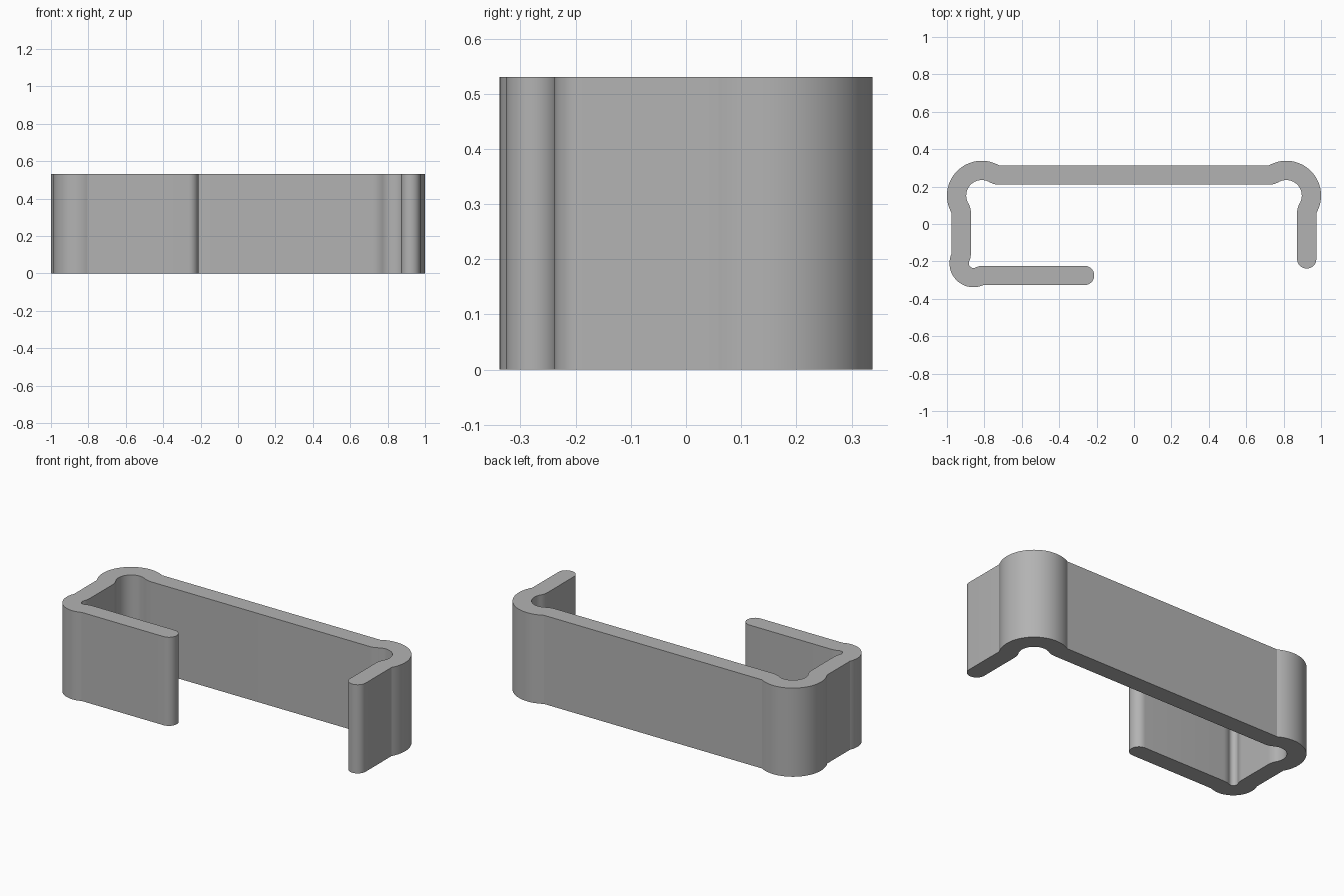
import bpy
import bmesh
from math import acos, pi
from mathutils import Vector

cube = bpy.data.objects.get("Cube")
if cube:
    bpy.data.objects.remove(cube, do_unlink=True)

THICK = 0.103
HEIGHT = 0.53


def polar(angle, radius):
    return Vector((radius, 0)) @ Vector((1, 0)) * Vector((0, 0)) if radius == 0 else \
        Vector((radius, 0)) .copy() if angle == 0 else rotated(angle, radius)


def rotated(angle, radius):
    v = Vector((radius, 0, 0))
    from_axis = Vector((0, 0, 1))
    from mathutils import Quaternion
    v.rotate(Quaternion(from_axis, angle))
    return v.to_2d()


def arc(center, radius, start, end, steps):
    c = Vector(center)
    return [c + rotated(start + (end - start) * i / steps, radius)
            for i in range(steps + 1)]


def corner(center, radius, bulge, start):
    """Outer and inner edges of a bulging bend that turns a quarter circle."""
    k = acos((radius - bulge) / radius)
    first, last = start - k, start + pi / 2 + k
    outer = arc(center, radius, first, last, 32)
    inner = (arc(outer[0], -THICK, start, first, 8)
             + arc(center, radius - THICK, first, last, 32)
             + arc(outer[-1], -THICK, last, start + pi / 2, 8))
    return outer, inner


# Bends in order: back left, back right, front right
bends = [corner((0.814, 0.152), 0.186, 0.025, 0),
         corner((-0.814, 0.152), 0.186, 0.025, pi / 2),
         corner((-0.8585, -0.21), 0.128, 0.0115, pi)]
outer = [p for o, i in bends for p in o]
inner = [p for o, i in bends for p in i]

# Rounded ends of the short leg and the front lip
leg_end = arc((0.9235, -0.187), THICK / 2, pi, 2 * pi, 16)
lip_end = arc((-0.264, -0.275), THICK / 2, -pi / 2, pi / 2, 16)
outline = outer + lip_end + inner[::-1] + leg_end

# Extrude the closed outline into the bent strip
bm = bmesh.new()
verts = []
for p in outline:
    if not verts or (verts[-1].co.to_2d() - p).length > 0.0005:
        verts.append(bm.verts.new((p.x, p.y, 0)))
base = bm.faces.new(verts)
top = bmesh.ops.extrude_face_region(bm, geom=[base], use_keep_orig=True)
bmesh.ops.translate(bm, vec=(0, 0, HEIGHT),
                    verts=[g for g in top["geom"] if isinstance(g, bmesh.types.BMVert)])
bmesh.ops.recalc_face_normals(bm, faces=bm.faces)
mesh = bpy.data.meshes.new("bent_strip_clip")
bm.to_mesh(mesh)
bm.free()
clip = bpy.data.objects.new("bent_strip_clip", mesh)
bpy.context.collection.objects.link(clip)

# Plain grey finish
grey = bpy.data.materials.new("plain_grey")
grey.use_nodes = True
color = (0.45, 0.45, 0.45, 1)
grey.diffuse_color = color
grey.node_tree.nodes["Principled BSDF"].inputs["Base Color"].default_value = color
mesh.materials.append(grey)

# Smooth bends with crisp rims and creases
bpy.ops.object.select_all(action="DESELECT")
clip.select_set(True)
bpy.context.view_layer.objects.active = clip
bpy.ops.object.shade_smooth_by_angle(angle=pi / 9)
